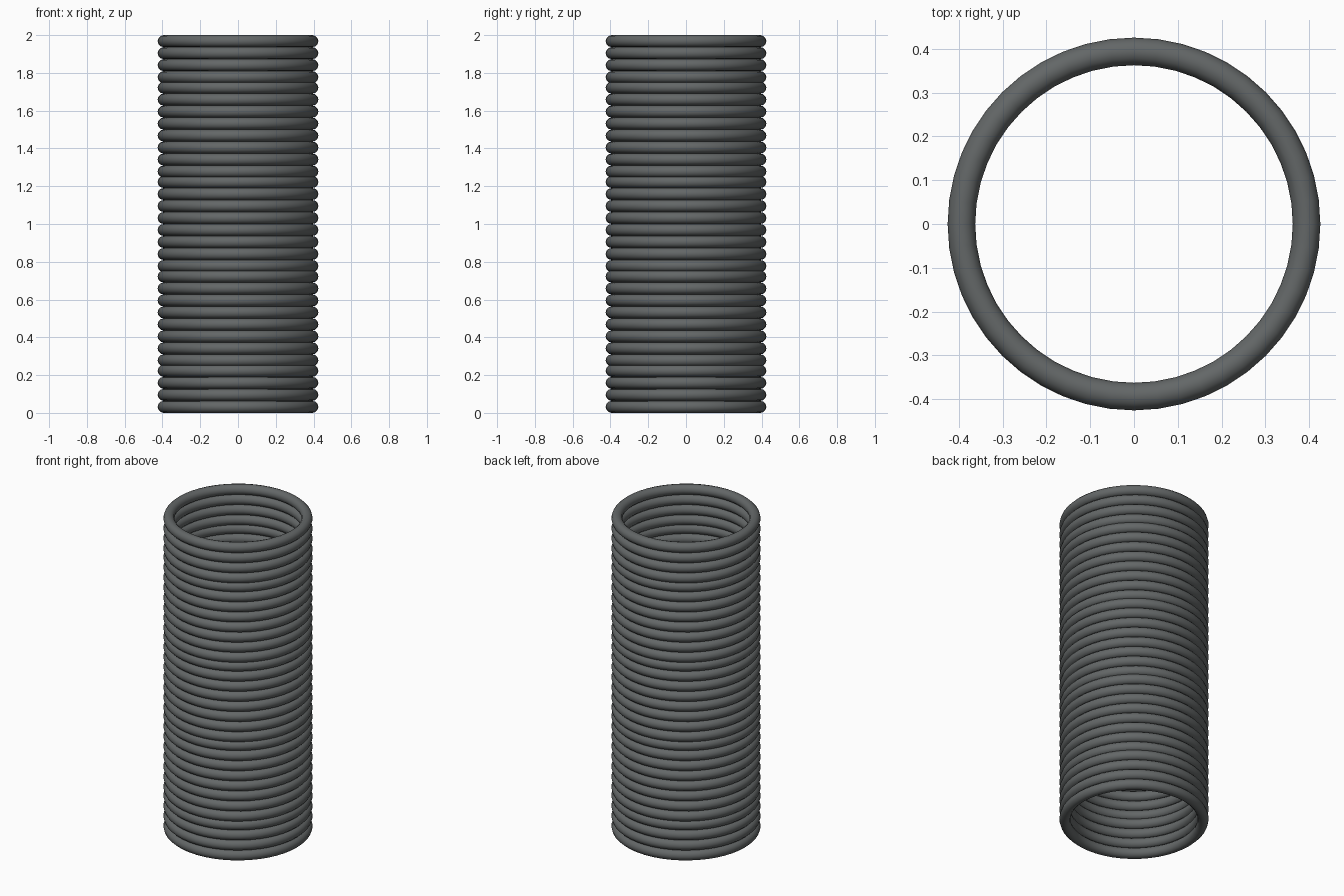
import bpy

if "Cube" in bpy.data.objects:
    bpy.data.objects.remove(bpy.data.objects["Cube"])

# Dark grey for the whole coil stack
grey = bpy.data.materials.new("dark grey")
grey.diffuse_color = (0.125, 0.135, 0.136, 1.0)
grey.use_nodes = True
grey.node_tree.nodes["Principled BSDF"].inputs["Base Color"].default_value = grey.diffuse_color

R, r = 0.394, 0.0315        # ring radius, tube radius
STEP = 0.0635               # spacing inside a group of eight rings
GROUP = 0.5                 # spacing between groups


def ring(index, z):
    bpy.ops.mesh.primitive_torus_add(major_radius=R, minor_radius=r, major_segments=48,
                                     minor_segments=12, location=(0, 0, z))
    ob = bpy.context.object
    ob.name = f"ring_{index:02d}"
    ob.data.materials.append(grey)
    bpy.ops.object.shade_smooth()


# 32 stacked rings: groups of eight, the first and last groups are halves
for i in range(32):
    group, k = divmod(i + 4, 8)
    z = 1.0 + (group - 2) * GROUP + (k - 3.5) * STEP
    ring(i + 1, z)
